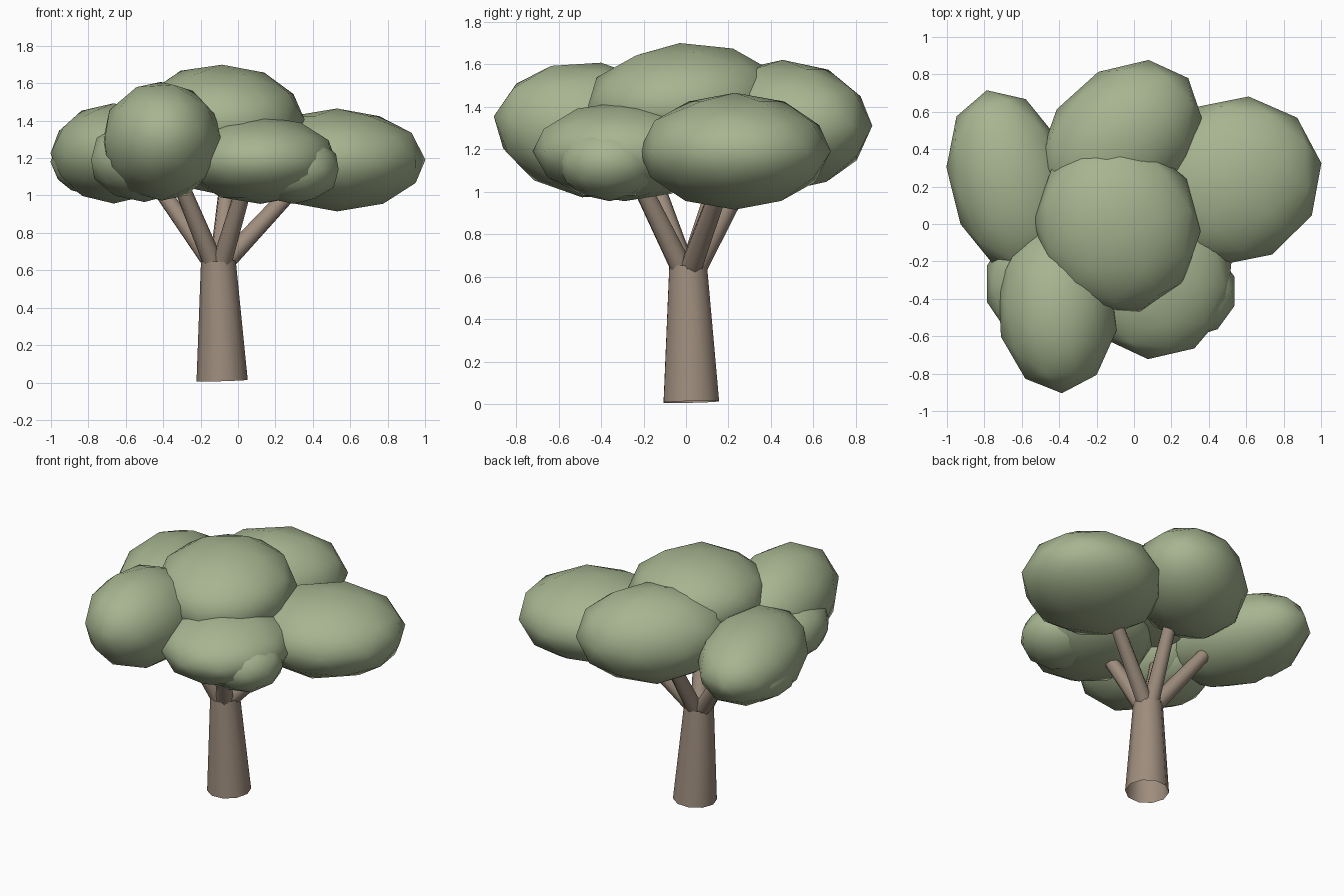
import bpy, math
from mathutils import Vector, Matrix

cube = bpy.data.objects.get("Cube")
if cube:
    bpy.data.objects.remove(cube, do_unlink=True)


def material(name, color):
    m = bpy.data.materials.new(name)
    m.use_nodes = True
    m.diffuse_color = (*color, 1)
    m.node_tree.nodes["Principled BSDF"].inputs["Base Color"].default_value = (*color, 1)
    return m


leaf = material("leaf green", (0.385, 0.46, 0.28))
bark = material("bark brown", (0.34, 0.265, 0.205))


def finish(name, mat, angle):
    ob = bpy.context.object
    ob.name = name
    ob.data.materials.append(mat)
    bpy.ops.object.shade_smooth_by_angle(angle=math.radians(angle))


def limb(name, start, end, r1, r2, sides):
    """Tapered open tube between two points."""
    a, b = Vector(start), Vector(end)
    bpy.ops.mesh.primitive_cone_add(vertices=sides, radius1=r1, radius2=r2,
                                    depth=(b - a).length, end_fill_type='NOTHING')
    finish(name, bark, 60)
    turn = (b - a).to_track_quat('Z', 'Y').to_matrix().to_4x4()
    bpy.context.object.data.transform(Matrix.Translation((a + b) / 2) @ turn)


def clump(name, center, size, turn=(0, 0, 0)):
    """Low-poly ellipsoid of leaves; turn is in degrees."""
    bpy.ops.mesh.primitive_ico_sphere_add(subdivisions=2, radius=1)
    finish(name, leaf, 80)
    ob = bpy.context.object
    ob.scale = size
    ob.rotation_euler = [math.radians(t) for t in turn]
    ob.location = center


# Trunk
fork = Vector((-0.105, 0.01, 0.65))
limb("trunk", (-0.085, 0.025, 0.01), fork, 0.137, 0.093, 10)

# Branches fan out from the fork into the leaves
branches = {
    "left": (0.36, 0.14), "back": (0.04, 0.22), "right": (-0.28, 0.12),
    "front_right": (-0.17, -0.14), "front_left": (0.12, -0.2),
}
for side, (dx, dy) in branches.items():
    out = Vector((dx, dy, 0))
    start = fork + out.normalized() * 0.035 - Vector((0, 0, 0.01))
    limb("branch_" + side, start, fork + Vector((dx, dy, 0.35)) * 1.25, 0.054, 0.042, 8)

# Leaf clumps
clump("leaves_left", (0.53, 0.23, 1.19), (0.485, 0.445, 0.275), (0, 0, 28))
clump("leaves_top", (-0.09, -0.01, 1.415), (0.445, 0.475, 0.285), (4, 0, 15))
clump("leaves_back", (-0.07, 0.455, 1.31), (0.365, 0.485, 0.31), (0, 0, -48))
clump("leaves_right", (-0.665, 0.225, 1.225), (0.325, 0.505, 0.268), (0, 0, 14))
clump("leaves_front_right", (-0.41, -0.445, 1.29), (0.325, 0.465, 0.32), (-8, 0, 3))
clump("leaves_front_left", (0.12, -0.29, 1.19), (0.41, 0.435, 0.235), (0, 0, -6))
clump("leaves_low_left", (0.3, -0.36, 1.14), (0.25, 0.25, 0.185))
clump("leaves_low_right", (-0.5, -0.32, 1.19), (0.3, 0.32, 0.225))
clump("leaves_far_right", (-0.78, 0.3, 1.18), (0.22, 0.25, 0.18), (0, 0, 18))
